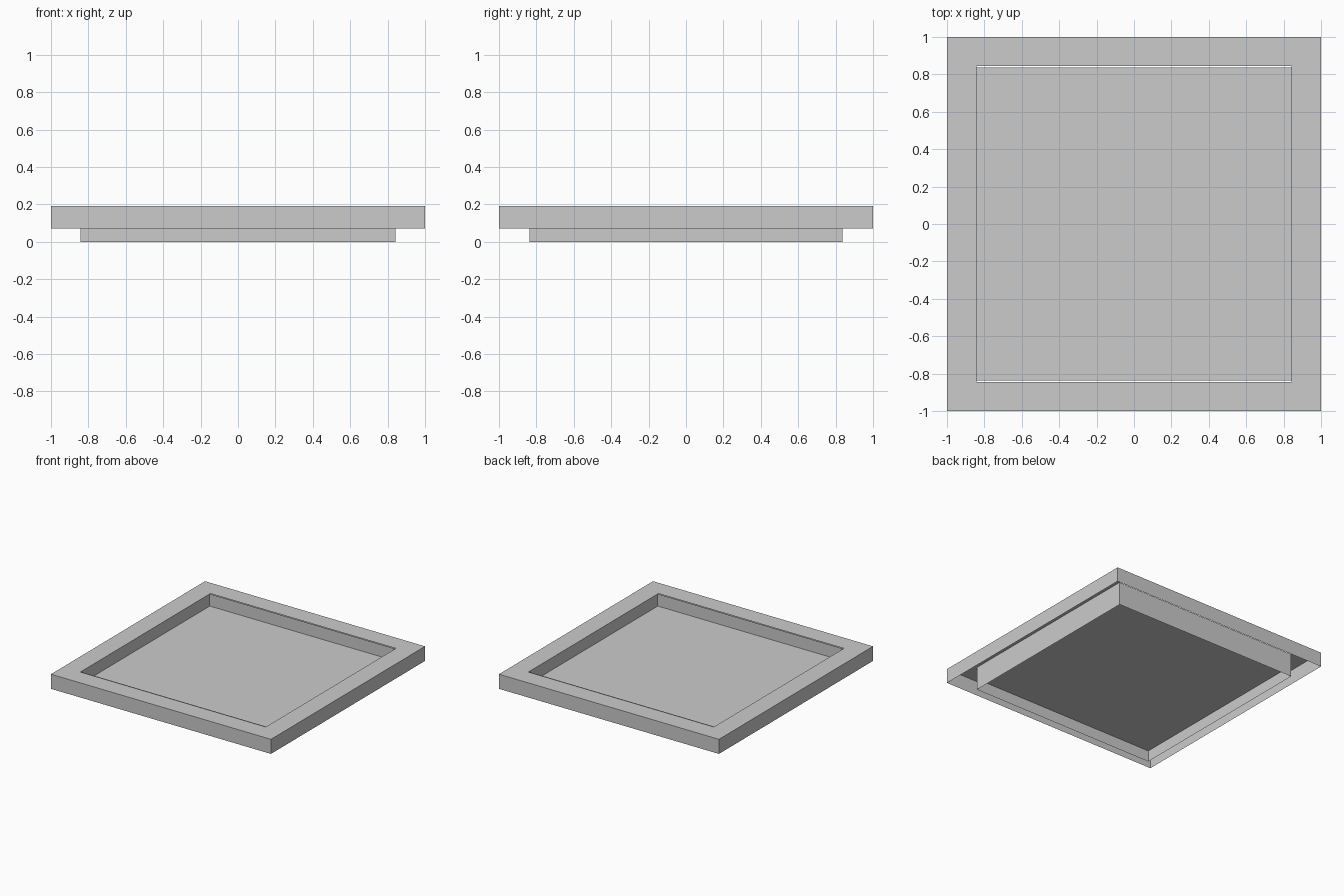
import bpy

if "Cube" in bpy.data.objects:
    bpy.data.objects.remove(bpy.data.objects["Cube"])

RIM_TOP, RIM_BOTTOM, PANEL_Z = 0.192, 0.072, 0.092
INNER_X, INNER_Y = 0.843, 0.837   # inner walls leave a hairline gap at front and back


def rect(x, y, z):
    return [(-x, -y, z), (x, -y, z), (x, y, z), (-x, y, z)]


def sheet(name, loops, cap=False):
    """Thin sheet bridging successive rectangular loops, optionally capped at the end."""
    verts = [v for loop in loops for v in rect(*loop)]
    faces = []
    for k in range(len(loops) - 1):
        a, b = 4 * k, 4 * k + 4
        for i in range(4):
            j = (i + 1) % 4
            faces.append((a + i, a + j, b + j, b + i))
    if cap:
        n = len(verts) - 4
        faces.append((n, n + 1, n + 2, n + 3))
    mesh = bpy.data.meshes.new(name)
    mesh.from_pydata(verts, [], faces)
    obj = bpy.data.objects.new(name, mesh)
    bpy.context.collection.objects.link(obj)
    return obj


# Rim: outer skirt and flat top border, open underneath
sheet("rim", [(1, 1, RIM_BOTTOM), (1, 1, RIM_TOP), (INNER_X, 0.845, RIM_TOP)])

# Inner wall running from the ground to the rim top
sheet("inner_wall", [(INNER_X, INNER_Y, 0), (INNER_X, INNER_Y, RIM_TOP)])

# Recessed floor panel, part way up the inner wall
sheet("floor_panel", [(INNER_X, INNER_Y, PANEL_Z)], cap=True)
